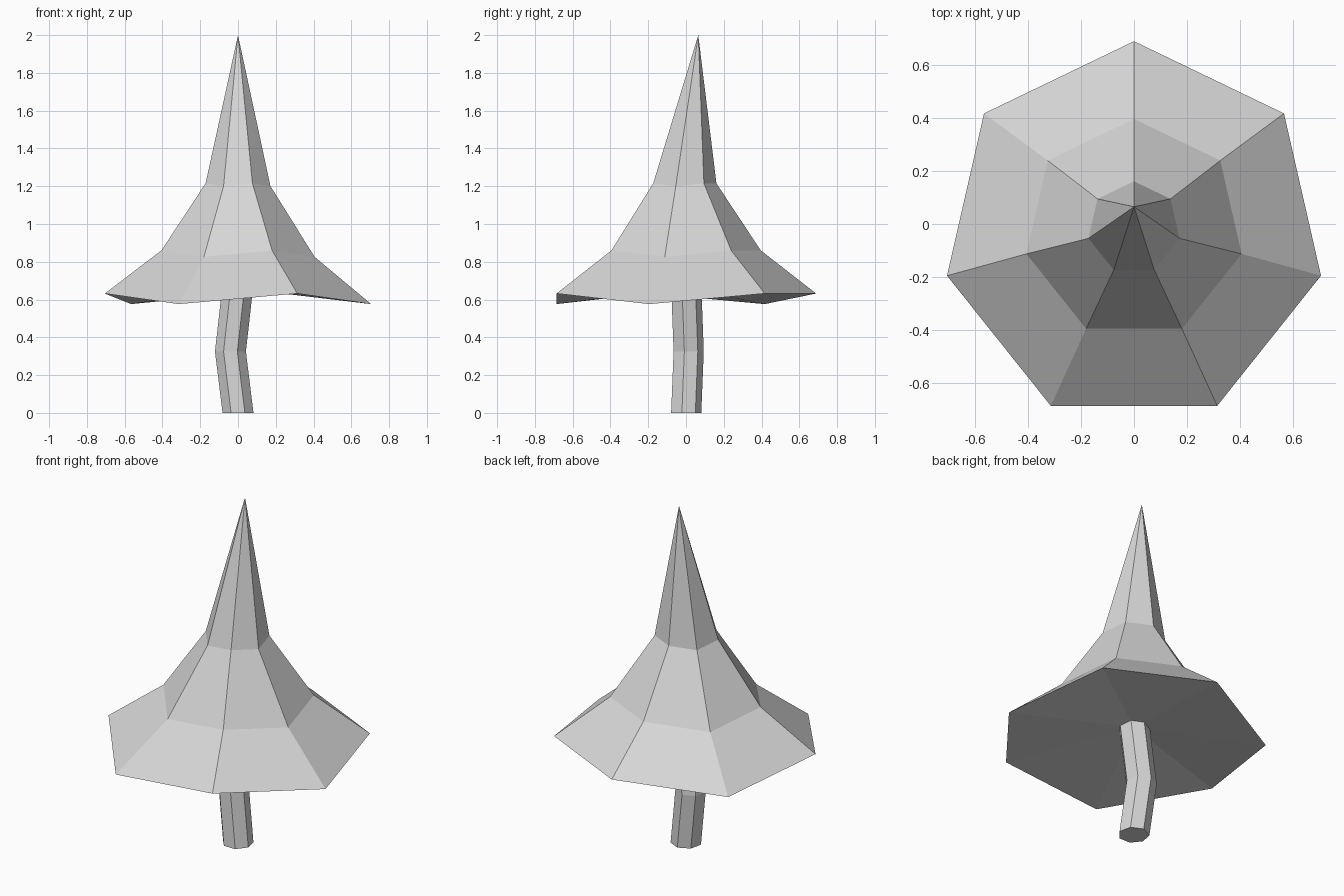
import bpy, bmesh
from math import sin, cos, tau

SIDES = 7

cube = bpy.data.objects.get("Cube")
if cube:
    bpy.data.objects.remove(cube)

# One plain grey for the whole tree
grey = bpy.data.materials.new("light_grey")
grey.use_nodes = True
colour = (0.68, 0.68, 0.68, 1)
grey.diffuse_color = colour
grey.node_tree.nodes["Principled BSDF"].inputs["Base Color"].default_value = colour


def ring(bm, radius, cx, cy, z, wave=0):
    """Seven-sided ring, first corner at the back; odd corners dip by wave."""
    return [bm.verts.new((cx - radius * sin(tau * k / SIDES),
                          cy + radius * cos(tau * k / SIDES),
                          z - wave * (k % 2))) for k in range(SIDES)]


def bridge(bm, low, high):
    for k in range(SIDES):
        n = (k + 1) % SIDES
        bm.faces.new((low[k], low[n], high[n], high[k]))


def fan(bm, loop, tip):
    for k in range(SIDES):
        bm.faces.new((loop[k], loop[(k + 1) % SIDES], tip))


def finish(bm, name):
    bmesh.ops.recalc_face_normals(bm, faces=bm.faces)
    mesh = bpy.data.meshes.new(name)
    bm.to_mesh(mesh)
    bm.free()
    mesh.materials.append(grey)
    bpy.context.collection.objects.link(bpy.data.objects.new(name, mesh))


# Canopy: wavy brim, two narrower rings, leaning tip and shallow hollow underside
bm = bmesh.new()
brim = ring(bm, 0.723, 0, -0.034, 0.632, 0.056)
middle = ring(bm, 0.416, 0, -0.02, 0.86, 0.034)
neck = ring(bm, 0.176, 0, -0.015, 1.215, 0.014)
bridge(bm, brim, middle)
bridge(bm, middle, neck)
fan(bm, neck, bm.verts.new((0, 0.065, 2)))
fan(bm, brim, bm.verts.new((0, 0, 0.66)))
finish(bm, "canopy")

# Trunk: bent seven-sided post
bm = bmesh.new()
rings = [ring(bm, 0.084, x, y, z) for x, y, z in
         ((0, -0.003, 0), (-0.04, 0.01, 0.325), (0, -0.003, 0.68))]
for low, high in zip(rings, rings[1:]):
    bridge(bm, low, high)
bm.faces.new(rings[0])
bm.faces.new(rings[-1])
finish(bm, "trunk")
